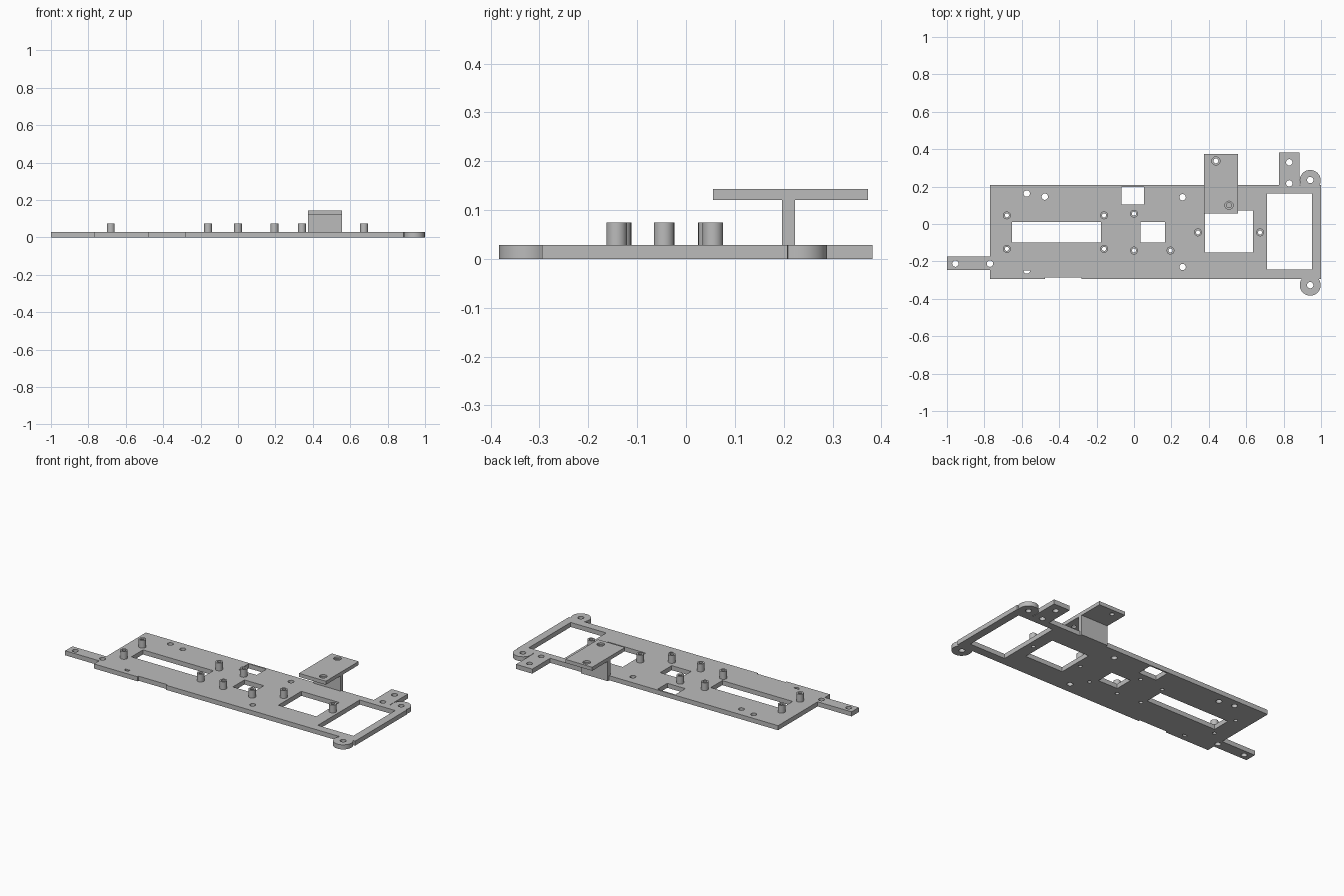
import bpy, bmesh
from math import cos, sin, radians

if "Cube" in bpy.data.objects:
    bpy.data.objects.remove(bpy.data.objects["Cube"], do_unlink=True)

grey = bpy.data.materials.new("plain_grey")
grey.use_nodes = True
grey.diffuse_color = (0.5, 0.5, 0.5, 1)
grey.node_tree.nodes["Principled BSDF"].inputs["Base Color"].default_value = (0.5, 0.5, 0.5, 1)


def arc(cx, cy, r, start=0, end=360, steps=24):
    count = steps if end - start == 360 else steps + 1
    angles = [radians(start + (end - start) * i / steps) for i in range(count)]
    return [(cx + r * cos(a), cy + r * sin(a)) for a in angles]


def rect(x0, x1, y0, y1):
    return [(x0, y0), (x1, y0), (x1, y1), (x0, y1)]


def slab(name, loops, z0, z1):
    """Extrude an outline (first loop) with holes (other loops) between two heights."""
    curve = bpy.data.curves.new(name + "_profile", "CURVE")
    curve.dimensions = "2D"
    curve.fill_mode = "BOTH"
    curve.extrude = (z1 - z0) / 2
    for loop in loops:
        spline = curve.splines.new("POLY")
        spline.points.add(len(loop) - 1)
        for point, (x, y) in zip(spline.points, loop):
            point.co = (x, y, 0, 1)
        spline.use_cyclic_u = True
    helper = bpy.data.objects.new(name + "_profile", curve)
    bpy.context.collection.objects.link(helper)
    graph = bpy.context.evaluated_depsgraph_get()
    mesh = bpy.data.meshes.new_from_object(helper.evaluated_get(graph))
    bpy.data.objects.remove(helper, do_unlink=True)
    bm = bmesh.new()
    bm.from_mesh(mesh)
    bmesh.ops.remove_doubles(bm, verts=bm.verts, dist=0.0001)
    bmesh.ops.recalc_face_normals(bm, faces=bm.faces)
    bmesh.ops.translate(bm, verts=bm.verts, vec=(0, 0, (z0 + z1) / 2))
    bm.to_mesh(mesh)
    bm.free()
    mesh.materials.clear()
    mesh.materials.append(grey)
    obj = bpy.data.objects.new(name, mesh)
    bpy.context.collection.objects.link(obj)
    bpy.ops.object.select_all(action="DESELECT")
    obj.select_set(True)
    bpy.context.view_layer.objects.active = obj
    bpy.ops.object.shade_smooth_by_angle(angle=radians(30))
    return obj


THICK = 0.028
posts = [(-0.68, 0.046), (-0.68, -0.133), (-0.16, 0.046), (-0.16, -0.133), (0, 0.055),
         (0, -0.142), (0.195, -0.142), (0.342, -0.045), (0.674, -0.045)]

# Base plate outline: notch, corner lugs, rear tab and side arm
outline = [(-0.77, -0.295), (-0.475, -0.295), (-0.475, -0.285), (-0.28, -0.285), (-0.28, -0.295)]
outline += arc(0.942, -0.327, 0.056, 144, 396)
outline += [(1, -0.295), (1, 0.208)]
outline += arc(0.942, 0.233, 0.056, -26, 206)
outline += [(0.885, 0.208), (0.885, 0.382), (0.775, 0.382), (0.775, 0.208), (-0.77, 0.208),
            (-0.77, -0.175), (-1, -0.175), (-1, -0.245), (-0.77, -0.245)]

# Windows and screw holes
windows = [rect(-0.653, -0.176, -0.1, 0.012), rect(0.035, 0.167, -0.1, 0.012),
           rect(-0.068, 0.054, 0.104, 0.199), rect(0.38, 0.637, -0.152, 0.071),
           rect(0.711, 0.952, -0.243, 0.163)]
screws = [(-0.955, -0.212), (-0.77, -0.212), (-0.573, 0.163), (-0.477, 0.146), (0.26, 0.143),
          (0.26, -0.23), (0.83, 0.33), (0.83, 0.217), (0.942, -0.327), (0.942, 0.235)]
holes = [arc(x, y, 0.017) for x, y in screws] + [arc(x, y, 0.011) for x, y in posts]
holes.append(arc(-0.573, -0.249, 0.017, 180, 360, 12))
slab("base_plate", [outline] + windows + holes, 0, THICK)

# Hollow standoff posts
for i, (x, y) in enumerate(posts):
    slab(f"standoff_{i + 1}", [arc(x, y, 0.021), arc(x, y, 0.011)], THICK, 0.075)

# Raised bracket: upright web and top shelf with counterbored holes
slab("bracket_web", [rect(0.375, 0.557, 0.197, 0.223)], 0, 0.121)
shelf = rect(0.375, 0.557, 0.055, 0.373)
bores = [(0.438, 0.337), (0.508, 0.1)]
slab("bracket_shelf_lower", [shelf] + [arc(x, y, 0.013) for x, y in bores], 0.121, 0.132)
slab("bracket_shelf_upper", [shelf] + [arc(x, y, 0.022) for x, y in bores], 0.132, 0.143)
